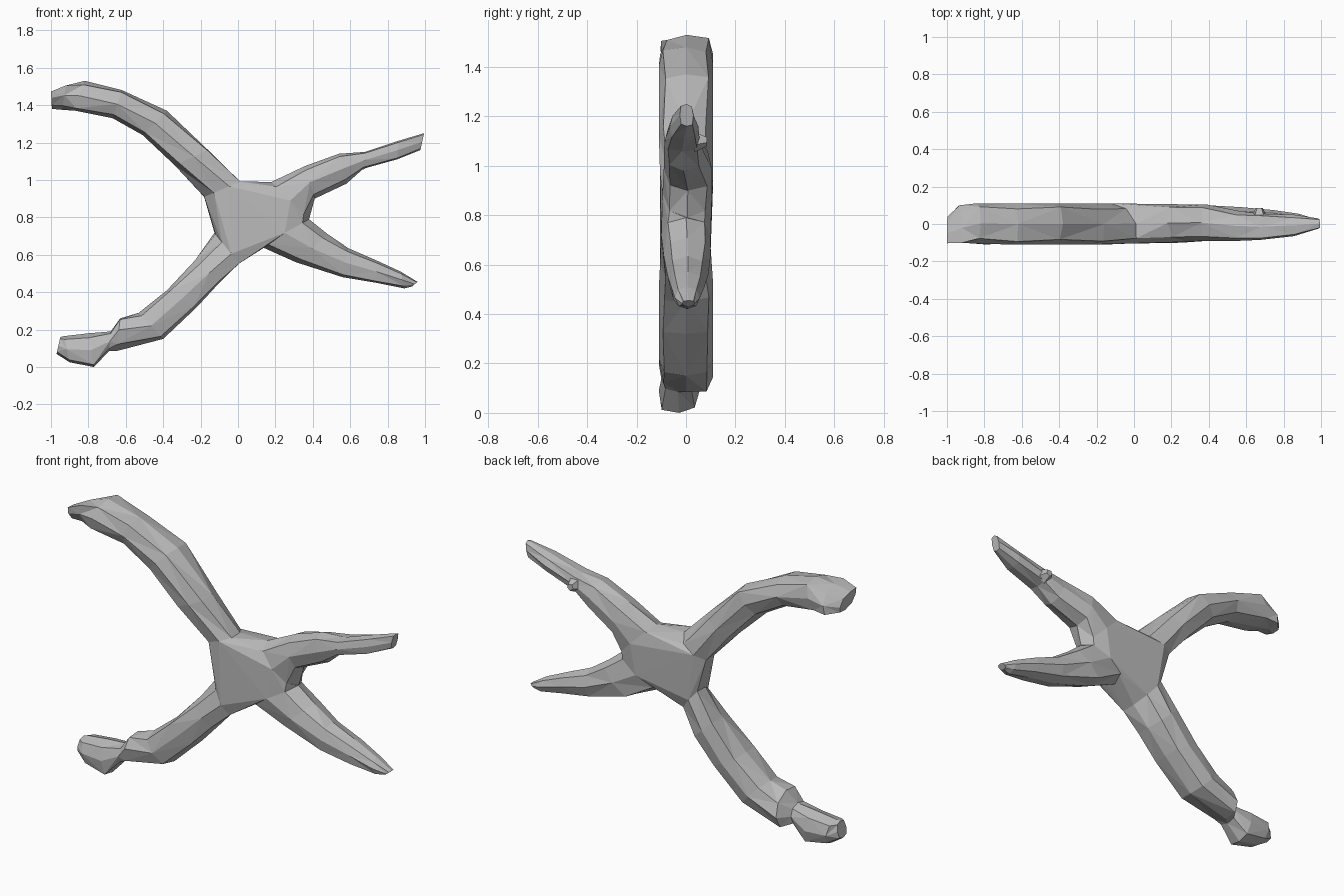
import bpy, bmesh, math, random
from mathutils import Vector, Matrix

random.seed(4)
if "Cube" in bpy.data.objects:
    bpy.data.objects.remove(bpy.data.objects["Cube"], do_unlink=True)

# One plain grey for the whole model
grey = bpy.data.materials.new("stone_grey")
grey.use_nodes = True
colour = (0.5, 0.5, 0.5, 1)
grey.diffuse_color = colour
grey.node_tree.nodes["Principled BSDF"].inputs["Base Color"].default_value = colour

SIDES = 8


def finish(name, bm):
    bmesh.ops.recalc_face_normals(bm, faces=bm.faces[:])
    mesh = bpy.data.meshes.new(name)
    bm.to_mesh(mesh)
    bm.free()
    mesh.materials.append(grey)
    bpy.context.collection.objects.link(bpy.data.objects.new(name, mesh))


def ring(xt, zt, xb, zb, front, back, skew=0, lean=0):
    """Boxy, slightly rough octagon between an upper and a lower edge point.
    Skew moves the lower edge back; lean moves the front side to the upper edge."""
    top, low = Vector((xt, 0, zt)), Vector((xb, 0, zb))
    middle, half = (top + low) / 2, (top - low) / 2
    points = []
    for i in range(SIDES):
        a = math.tau * i / SIDES
        k = random.uniform(1.0, 1.22) if i % 2 else 1
        u, v = math.cos(a) * k, math.sin(a) * k
        y = (front + back) / 2 + v * (back - front) / 2 - u * skew
        points.append(middle + half * (u - v * lean) + Vector((0, y, 0)))
    return points


def limb(name, stations):
    """Loft faceted skin along the stations; return the root ring."""
    rings = [ring(*s) for s in stations]
    bm = bmesh.new()
    loops = [[bm.verts.new(p) for p in r] for r in rings]
    for n, (a, b) in enumerate(zip(loops, loops[1:])):
        for i in range(SIDES):
            j = (i + 1) % SIDES
            if (i + n) % 2:
                bm.faces.new((a[i], a[j], b[j]))
                bm.faces.new((a[i], b[j], b[i]))
            else:
                bm.faces.new((a[i], a[j], b[i]))
                bm.faces.new((a[j], b[j], b[i]))
    bm.faces.new(loops[0])
    bm.faces.new(loops[-1])
    finish(name, bm)
    return rings[0]


# Stations run root to tip: upper x, z, lower x, z, front y, back y, skew, lean
roots = []
roots += limb("upper_right_limb", [
    (0.01, 0.99, -0.18, 0.91, -0.105, 0.11, 0, 0.4),
    (-0.16, 1.16, -0.34, 1.08, -0.11, 0.11, 0, 0.15),
    (-0.38, 1.37, -0.51, 1.24, -0.11, 0.11),
    (-0.62, 1.48, -0.67, 1.33, -0.11, 0.11),
    (-0.82, 1.53, -0.87, 1.37, -0.105, 0.11),
    (-0.92, 1.505, -0.94, 1.375, -0.1, 0.1, 0.02, 0.2),
    (-1.0, 1.47, -0.995, 1.38, -0.1, 0.04, 0.02, 0.3)])
roots += limb("lower_right_limb", [
    (-0.12, 0.71, 0.0, 0.56, -0.105, 0.1, 0, -0.4),
    (-0.23, 0.57, -0.1, 0.45, -0.11, 0.11, 0, -0.15),
    (-0.38, 0.41, -0.22, 0.32, -0.11, 0.11),
    (-0.53, 0.29, -0.4, 0.15, -0.11, 0.11),
    (-0.63, 0.26, -0.65, 0.085, -0.11, 0.11, 0, 0.3),
    (-0.68, 0.19, -0.69, 0.085, -0.1, 0.035),
    (-0.8, 0.18, -0.77, 0.0, -0.11, 0.055),
    (-0.93, 0.165, -0.9, 0.025, -0.1, 0.05),
    (-0.95, 0.16, -0.97, 0.07, -0.07, 0.01)])
roots += limb("upper_left_limb", [
    (0.18, 0.99, 0.38, 0.79, -0.095, 0.105),
    (0.36, 1.075, 0.41, 0.9, -0.09, 0.105),
    (0.54, 1.14, 0.58, 0.98, -0.09, 0.07),
    (0.68, 1.15, 0.67, 1.06, -0.085, 0.055),
    (0.86, 1.21, 0.85, 1.11, -0.065, 0.05),
    (0.995, 1.25, 0.975, 1.16, -0.025, 0.03)])
roots += limb("lower_left_limb", [
    (0.38, 0.79, 0.12, 0.645, -0.1, 0.1),
    (0.48, 0.71, 0.31, 0.56, -0.09, 0.1),
    (0.59, 0.635, 0.56, 0.48, -0.075, 0.09),
    (0.74, 0.57, 0.74, 0.45, -0.06, 0.075),
    (0.87, 0.51, 0.89, 0.42, -0.045, 0.055),
    (0.96, 0.455, 0.93, 0.43, -0.015, 0.035)])

# Central hub wraps the four limb roots
bm = bmesh.new()
for p in roots:
    bm.verts.new(p)
hull = bmesh.ops.convex_hull(bm, input=bm.verts[:])
inside = {v for v in hull["geom_interior"] if isinstance(v, bmesh.types.BMVert)}
bmesh.ops.delete(bm, geom=list(inside), context="VERTS")
finish("central_hub", bm)

# Small broken twig on the back of the upper left limb
bm = bmesh.new()
place = Matrix.Translation((0.67, 0.06, 1.1)) @ Matrix.Rotation(-math.pi / 2, 4, "X")
bmesh.ops.create_cone(bm, cap_ends=True, segments=5, radius1=0.045,
                      radius2=0.02, depth=0.05, matrix=place)
finish("twig_stub", bm)
